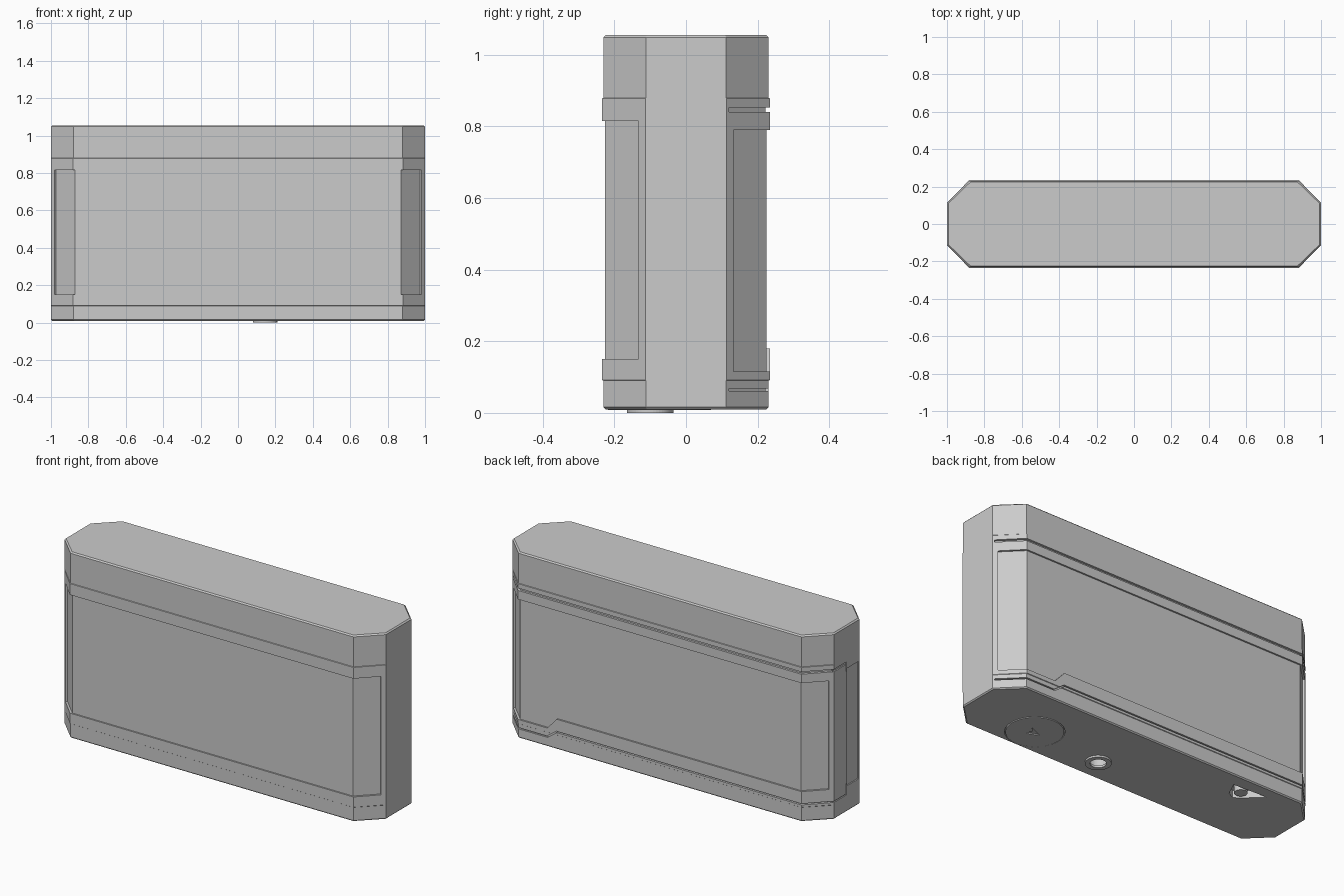
import bpy, bmesh, math
from mathutils import Vector

if "Cube" in bpy.data.objects:
    bpy.data.objects.remove(bpy.data.objects["Cube"])


def finish(bm, name):
    bmesh.ops.recalc_face_normals(bm, faces=bm.faces)
    me = bpy.data.meshes.new(name)
    bm.to_mesh(me)
    bm.free()
    ob = bpy.data.objects.new(name, me)
    bpy.context.collection.objects.link(ob)
    return ob


def loft(name, rings):
    """Closed solid through stacked rings of equal point count."""
    bm = bmesh.new()
    vs = [[bm.verts.new(p) for p in r] for r in rings]
    n = len(vs[0])
    for a, b in zip(vs, vs[1:]):
        for i in range(n):
            j = (i + 1) % n
            bm.faces.new((a[i], a[j], b[j], b[i]))
    bm.faces.new(vs[0])
    bm.faces.new(vs[-1])
    return finish(bm, name)


def prism_z(name, pts, z0, z1):
    return loft(name, [[(x, y, z) for x, y in pts] for z in (z0, z1)])


def prism_y(name, pts, y0, y1):
    return loft(name, [[(x, y, z) for x, z in pts] for y in (y0, y1)])


def box(name, x0, x1, y0, y1, z0, z1):
    return prism_z(name, [(x0, y0), (x1, y0), (x1, y1), (x0, y1)], z0, z1)


def circle(x, y, r, n=48):
    return [(x + r * math.cos(2 * math.pi * i / n),
             y + r * math.sin(2 * math.pi * i / n)) for i in range(n)]


def cut(target, cutter):
    """Subtract cutter from target and delete it."""
    cutter.hide_render = True
    m = target.modifiers.new("cut", 'BOOLEAN')
    m.operation, m.solver, m.object = 'DIFFERENCE', 'EXACT', cutter
    bpy.context.view_layer.objects.active = target
    bpy.ops.object.modifier_apply(modifier=m.name)
    bpy.data.objects.remove(cutter)


def octagon(z, d=0.0, dx=0.0):
    """Camera-body outline with clipped corners; d widens front and back."""
    x, y, cx, cy = 1 + dx, 0.231 + d, 0.88 + dx * 0.4 + d * 0.4, 0.112 + d * 0.4
    q = [(x, cy), (cx, y), (-cx, y), (-x, cy), (-x, -cy), (-cx, -y), (cx, -y), (x, -cy)]
    return [(a, b, z) for a, b in q]


def corner(sx, sy, depth, end, z0, z1):
    """Cutter that sinks one clipped corner face by depth, stopping at |y| = end."""
    s = 1.111 - depth * 1.414
    xa = s - end
    yb = s - 0.872
    pts = [(xa, end), (0.872, yb), (0.872, 0.35), (xa + 0.1, 0.35), (xa + 0.1, end + 0.1)]
    return prism_z("corner_cutter", [(sx * a, sy * b) for a, b in pts], z0, z1)


# Main body, with a very slightly proud middle band
body = loft("camera_body", [
    octagon(0.010, -0.006, -0.006), octagon(0.016), octagon(0.090),
    octagon(0.092, 0.003), octagon(0.878, 0.003), octagon(0.880),
    octagon(1.048), octagon(1.055, -0.007, -0.007)])

# Recessed front covering, wrapping the front corners and the left end
cut(body, box("front_cutter", -0.875, 0.875, -0.4, -0.226, 0.15, 0.815))
for sx in (1, -1):
    cut(body, corner(sx, -1, 0.009, 0.125, 0.15, 0.815))
cut(body, box("end_cutter", -1.1, -0.993, -0.104, 0.0, 0.155, 0.815))

# Recessed back covering with a stepped lower edge
cut(body, prism_y("back_cutter", [(-0.875, 0.18), (0.64, 0.18), (0.70, 0.115),
                                  (0.875, 0.115), (0.875, 0.79), (-0.875, 0.79)], 0.225, 0.4))
cut(body, corner(1, 1, 0.009, 0.125, 0.115, 0.79))
cut(body, corner(-1, 1, 0.009, 0.125, 0.18, 0.79))

# Door seams: straight at the top, stepped at the bottom
D = 0.012
cut(body, box("seam_cutter", -0.875, 0.875, 0.234 - D, 0.4, 0.840, 0.853))
cut(body, prism_y("seam_cutter", [(-0.875, 0.105), (0.64, 0.105), (0.70, 0.061), (0.875, 0.061),
                                  (0.875, 0.068), (0.703, 0.068), (0.643, 0.112), (-0.875, 0.112)],
                  0.234 - D, 0.4))
for sx, lo in ((1, 0.061), (-1, 0.105)):
    cut(body, corner(sx, 1, D, 0.111, 0.840, 0.853))
    cut(body, corner(sx, 1, D, 0.111, lo, lo + 0.007))

# Door seams on the left end
for z0, z1 in ((0.840, 0.853), (0.105, 0.112)):
    cut(body, box("seam_cutter", -1.1, -0.993, 0.004, 0.13, z0, z1))
for z0, z1 in ((0.80, 0.845), (0.11, 0.17)):
    cut(body, box("seam_cutter", -1.1, -0.993, 0.002, 0.009, z0, z1))

# Underside openings: lock dial, tripod socket, catch pocket
cut(body, prism_z("dial_cutter", circle(0.572, -0.074, 0.148), -0.1, 0.02))
cut(body, prism_z("socket_cutter", circle(0.145, -0.10, 0.05), -0.1, 0.09))
cut(body, prism_z("pocket_cutter", [(-0.507, 0.155), (-0.545, 0.075), (-0.585, 0.055),
                                    (-0.62, 0.08), (-0.71, 0.165)], -0.1, 0.05))

# Lock dial with a small pointer recess
dial = prism_z("lock_dial", circle(0.572, -0.074, 0.144), 0.008, 0.021)
cut(dial, prism_z("pointer_cutter", [(0.53, -0.085), (0.60, -0.11), (0.585, -0.075),
                                     (0.61, -0.05)], -0.1, 0.014))

# Tripod socket ring
ring = prism_z("tripod_socket", circle(0.145, -0.10, 0.065), 0.0, 0.012)
cut(ring, prism_z("hole_cutter", circle(0.145, -0.10, 0.04), -0.1, 0.1))

# Catch pin in the pocket
prism_z("catch_pin", circle(-0.586, 0.115, 0.033, 32), 0.010, 0.051)
